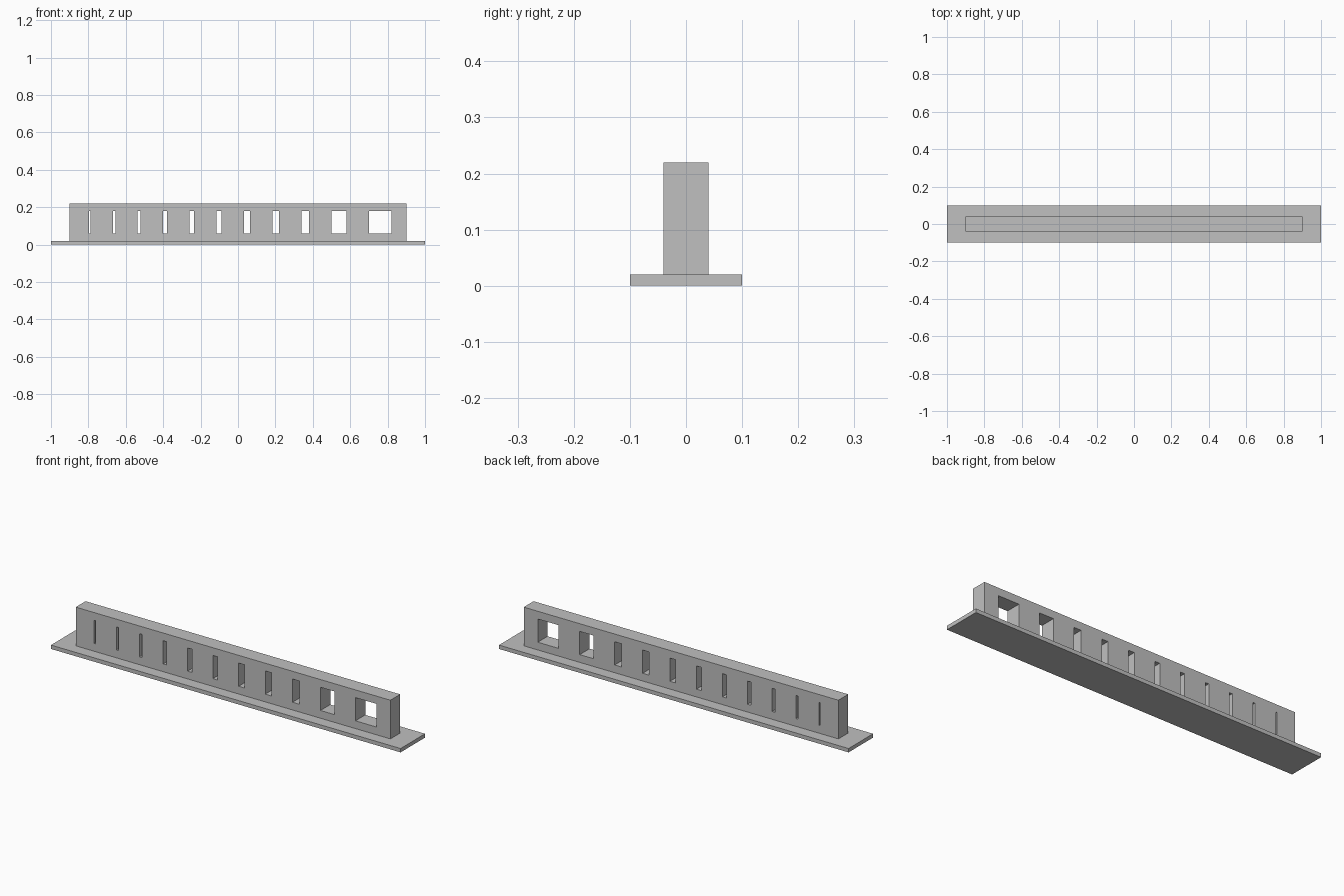
import bpy
import bmesh

if "Cube" in bpy.data.objects:
    bpy.data.objects.remove(bpy.data.objects["Cube"])

grey = bpy.data.materials.new("light_grey")
grey.diffuse_color = (0.53, 0.53, 0.53, 1)
grey.use_nodes = True
grey.node_tree.nodes["Principled BSDF"].inputs["Base Color"].default_value = grey.diffuse_color


def box(name, x0, x1, y, z0, z1):
    """Box spanning x0..x1, -y..y and z0..z1."""
    bm = bmesh.new()
    bmesh.ops.create_cube(bm, size=1)
    for v in bm.verts:
        v.co = (x0 if v.co.x < 0 else x1, y if v.co.y > 0 else -y,
                z0 if v.co.z < 0 else z1)
    mesh = bpy.data.meshes.new(name)
    bm.to_mesh(mesh)
    bm.free()
    obj = bpy.data.objects.new(name, mesh)
    bpy.context.collection.objects.link(obj)
    mesh.materials.append(grey)
    return obj


# Flat base plate
box("base_plate", -1, 1, 0.1, 0, 0.02)

# Upright wall
wall = box("slotted_wall", -0.9, 0.9, 0.04, 0.02, 0.22)

# Slots of growing width with equal gaps, cut through the wall
widths = [0.004 * n for n in (2, 3, 4, 5, 6, 7, 8, 9, 10, 20, 30)]
x = -0.796
for i, w in enumerate(widths):
    cutter = box(f"slot_cutter_{i + 1}", x, x + w, 0.1, 0.06, 0.18)
    cutter.hide_render = True
    cutter.hide_viewport = True
    cut = wall.modifiers.new(f"slot_{i + 1}", 'BOOLEAN')
    cut.operation = 'DIFFERENCE'
    cut.solver = 'EXACT'
    cut.object = cutter
    x += w + 0.12
